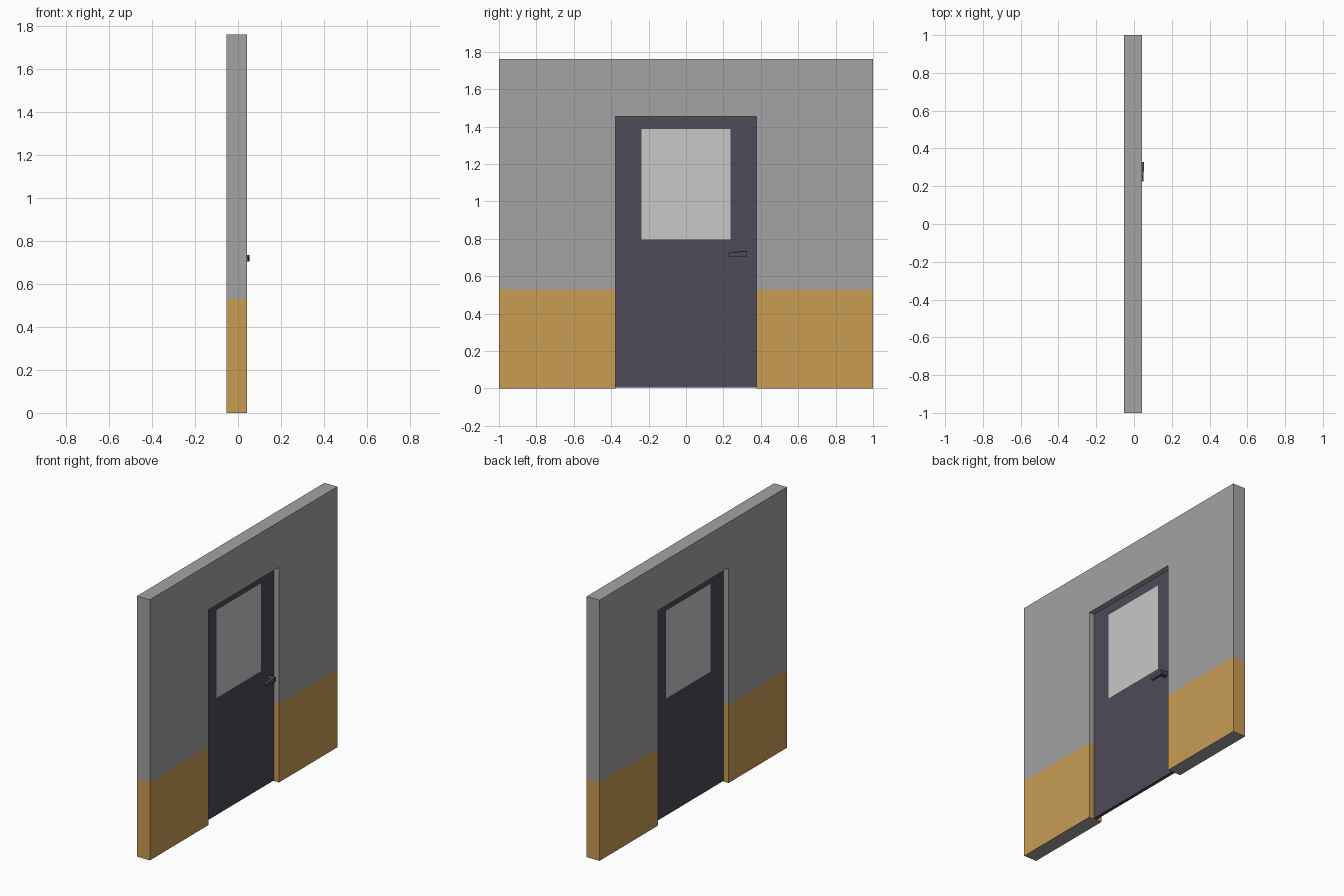
import bpy, bmesh
from mathutils import Vector

if "Cube" in bpy.data.objects:
    bpy.data.objects.remove(bpy.data.objects["Cube"])


def material(name, rgb):
    lin = [((c / 255 + 0.055) / 1.055) ** 2.4 for c in rgb]
    m = bpy.data.materials.new(name)
    m.diffuse_color = (*lin, 1)
    m.use_nodes = True
    m.node_tree.nodes["Principled BSDF"].inputs["Base Color"].default_value = m.diffuse_color
    return m


grey = material("wall grey", (163, 163, 163))
ochre = material("dado ochre", (200, 156, 84))
dark = material("door dark violet", (78, 74, 89))
pane = material("pane light grey", (200, 200, 200))


def prism(points, direction):
    """Closed solid from a flat outline pushed along a direction."""
    bm = bmesh.new()
    face = bm.faces.new([bm.verts.new(p) for p in points])
    out = bmesh.ops.extrude_face_region(bm, geom=[face])["geom"]
    bmesh.ops.translate(bm, vec=direction,
                        verts=[v for v in out if isinstance(v, bmesh.types.BMVert)])
    bmesh.ops.recalc_face_normals(bm, faces=bm.faces)
    return bm


def slice_at(bm, co, normal):
    bmesh.ops.bisect_plane(bm, geom=bm.verts[:] + bm.edges[:] + bm.faces[:],
                           plane_co=co, plane_no=normal)


def finish(bm, name, mats, rule=None):
    bm.normal_update()
    if rule:
        for f in bm.faces:
            f.material_index = int(rule(f))
    bmesh.ops.recalc_face_normals(bm, faces=bm.faces)
    me = bpy.data.meshes.new(name)
    bm.to_mesh(me)
    bm.free()
    for m in mats:
        me.materials.append(m)
    ob = bpy.data.objects.new(name, me)
    bpy.context.collection.objects.link(ob)
    return ob


X0, X1 = -0.054, 0.042            # wall faces
DOOR_W, DOOR_H, TOP, DADO = 0.377, 1.453, 1.76, 0.53

# wall with doorway, painted ochre below dado height
outline = [(-1, 0), (-DOOR_W, 0), (-DOOR_W, DOOR_H), (DOOR_W, DOOR_H),
           (DOOR_W, 0), (1, 0), (1, TOP), (-1, TOP)]
bm = prism([(X0, y, z) for y, z in outline], Vector((X1 - X0, 0, 0)))
slice_at(bm, (0, 0, DADO), (0, 0, 1))
finish(bm, "wall", [grey, ochre],
       lambda f: f.calc_center_median().z < DADO and abs(f.normal.z) < 0.5)

# recessed door leaf with flush pane on both sides
D0, D1 = -0.017, 0.005
WY, WZ0, WZ1 = 0.237, 0.795, 1.388
leaf = [(-DOOR_W, 0.005), (DOOR_W, 0.005), (DOOR_W, DOOR_H), (-DOOR_W, DOOR_H)]
bm = prism([(D0, y, z) for y, z in leaf], Vector((D1 - D0, 0, 0)))
for y in (-WY, WY):
    slice_at(bm, (0, y, 0), (0, 1, 0))
for z in (WZ0, WZ1):
    slice_at(bm, (0, 0, z), (0, 0, 1))


def in_pane(f):
    c = f.calc_center_median()
    return abs(f.normal.x) > 0.5 and abs(c.y) < WY and WZ0 < c.z < WZ1


finish(bm, "door", [dark, pane], in_pane)

# lever handle: stem plus tapered grip, on the right side only
lever = [(D1 - 0.002, 0.297), (D1 - 0.002, 0.327), (0.054, 0.327),
         (0.049, 0.226), (0.036, 0.226), (0.036, 0.297)]
bm = prism([(x, y, 0.704) for x, y in lever], Vector((0, 0, 0.03)))
for v in bm.verts:
    if v.co.y < 0.25 and v.co.z > 0.72:
        v.co.z = 0.724
finish(bm, "door_handle", [dark])
